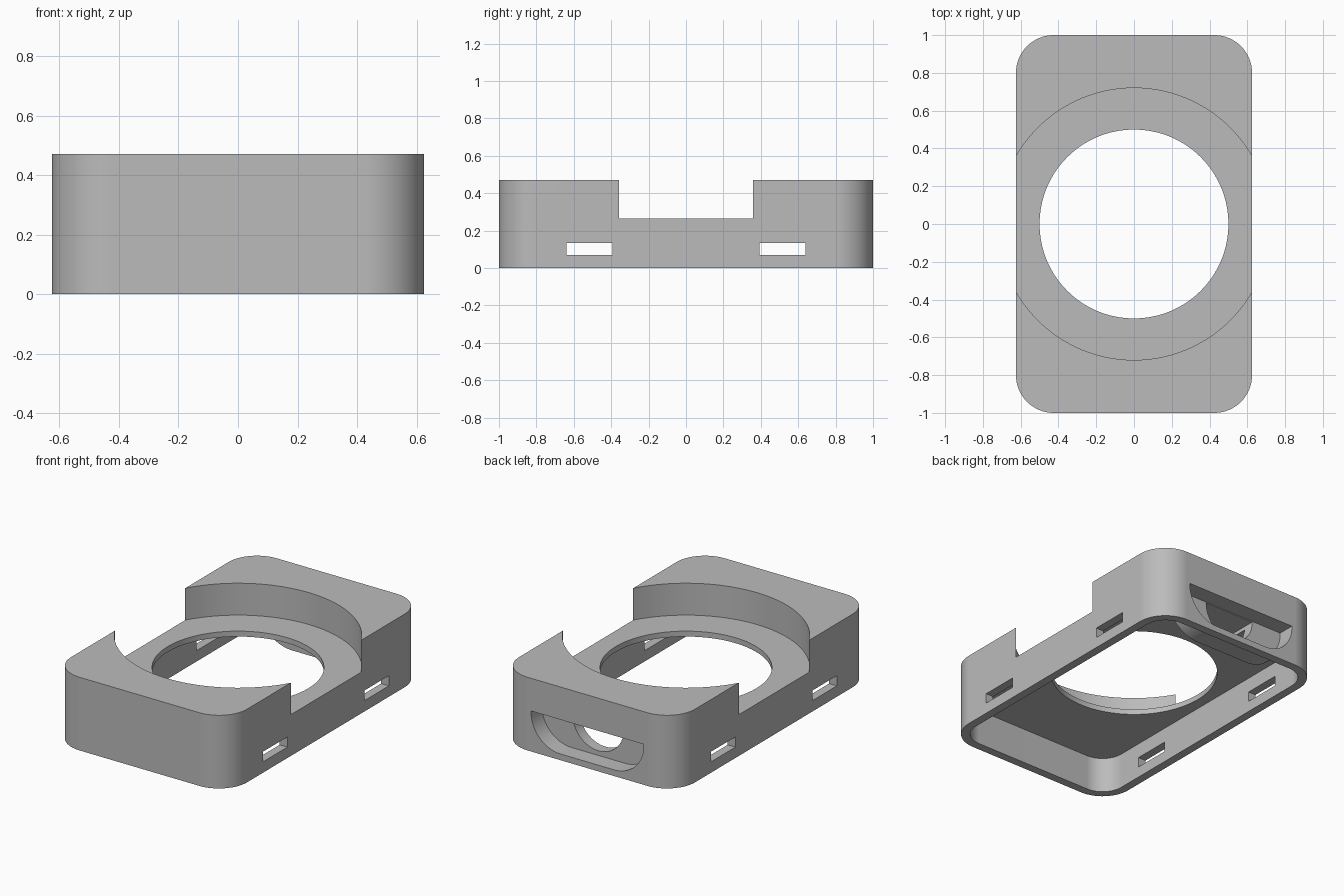
import bpy, bmesh
from math import sin, cos, pi, radians
from mathutils import Vector

if "Cube" in bpy.data.objects:
    bpy.data.objects.remove(bpy.data.objects["Cube"], do_unlink=True)

grey = bpy.data.materials.new("plain grey")
grey.use_nodes = True
grey.diffuse_color = (0.5, 0.5, 0.5, 1)
grey.node_tree.nodes["Principled BSDF"].inputs["Base Color"].default_value = (0.5, 0.5, 0.5, 1)


def rounded(hw, hh, r, steps=16):
    """Outline of a rounded rectangle with half sizes hw and hh."""
    pts = []
    for q, (sx, sy) in enumerate([(1, 1), (-1, 1), (-1, -1), (1, -1)]):
        for i in range(steps + 1):
            a = (q + i / steps) * pi / 2
            pts.append((sx * (hw - r) + r * cos(a), sy * (hh - r) + r * sin(a)))
    return pts


def circle(r, steps=128):
    return [(r * cos(2 * pi * i / steps), r * sin(2 * pi * i / steps)) for i in range(steps)]


def half_stadium(flat, r, top, centre, steps=24):
    """Flat-topped outline with quarter-round lower corners."""
    pts = [(flat + r, top)]
    pts += [(flat + r * cos(a), centre - r * sin(a)) for a in [i * pi / 2 / steps for i in range(steps + 1)]]
    pts += [(-x, z) for x, z in reversed(pts)]
    return pts


def prism(name, outline, low, high, along_y=False):
    """Extrude an outline along z, or along y when the outline is in x and z."""
    bm = bmesh.new()
    place = (lambda p: Vector((p[0], low, p[1]))) if along_y else (lambda p: Vector((p[0], p[1], low)))
    face = bm.faces.new([bm.verts.new(place(p)) for p in outline])
    out = bmesh.ops.extrude_face_region(bm, geom=[face])
    offset = Vector((0, high - low, 0)) if along_y else Vector((0, 0, high - low))
    bmesh.ops.translate(bm, vec=offset, verts=[v for v in out["geom"] if isinstance(v, bmesh.types.BMVert)])
    bmesh.ops.remove_doubles(bm, verts=bm.verts, dist=1e-5)
    bmesh.ops.recalc_face_normals(bm, faces=bm.faces)
    me = bpy.data.meshes.new(name)
    bm.to_mesh(me)
    bm.free()
    me.materials.append(grey)
    ob = bpy.data.objects.new(name, me)
    bpy.context.collection.objects.link(ob)
    return ob


def combine(target, tool, operation="DIFFERENCE"):
    """Apply a boolean and remove the tool object."""
    tool.hide_render = True
    bpy.context.view_layer.objects.active = target
    mod = target.modifiers.new("combine", "BOOLEAN")
    mod.operation, mod.solver, mod.object = operation, "EXACT", tool
    bpy.ops.object.modifier_apply(modifier=mod.name)
    bpy.data.objects.remove(tool, do_unlink=True)


# Outer shell, open underneath
body = prism("housing", rounded(0.625, 1.0, 0.2), 0, 0.47)
combine(body, prism("cavity", rounded(0.57, 0.945, 0.145), -0.1, 0.23))

# Socket block inside the back wall, with its recess and round passage
combine(body, prism("socket_block", half_stadium(0.19, 0.24, 0.245, 0.25), 0.82, 0.97, True), "UNION")
combine(body, prism("socket_recess", half_stadium(0.19, 0.21, 0.26, 0.25), 0.89, 1.1, True))
combine(body, prism("socket_passage", half_stadium(0, 0.18, 0.255, 0.25), 0.7, 0.95, True))

# Round seat on top and the opening through its floor
combine(body, prism("round_seat", circle(0.72), 0.265, 0.6))
combine(body, prism("round_opening", circle(0.5), 0.1, 0.4))

# Strap slots through both long sides
for side in (-1, 1):
    for end in (-1, 1):
        x, y = side * 0.6, end * 0.515
        slot = [(x + i * 0.1, y + j * 0.123) for i, j in [(-1, -1), (1, -1), (1, 1), (-1, 1)]]
        combine(body, prism("strap_slot", slot, 0.07, 0.135))

# Smooth the round walls and keep flat faces flat
bpy.ops.object.select_all(action="DESELECT")
body.select_set(True)
bpy.context.view_layer.objects.active = body
bpy.ops.object.shade_smooth_by_angle(angle=radians(30))
body.modifiers.new("flat_faces", "WEIGHTED_NORMAL").keep_sharp = True
